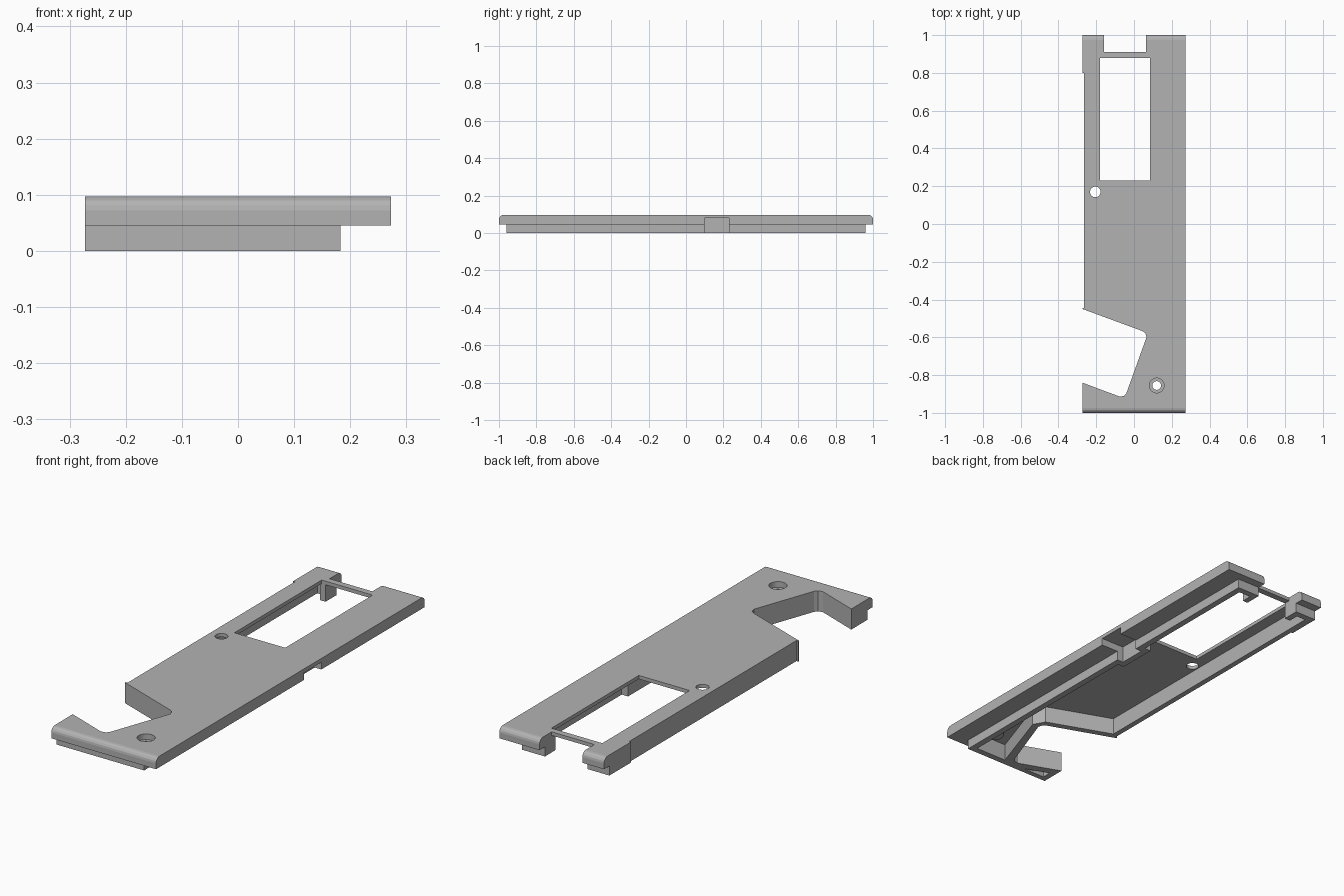
import bpy, bmesh, math

cube = bpy.data.objects.get("Cube")
if cube:
    bpy.data.objects.remove(cube, do_unlink=True)

grey = bpy.data.materials.new("plain_grey")
grey.use_nodes = True
colour = (0.45, 0.45, 0.45, 1)
grey.diffuse_color = colour
grey.node_tree.nodes["Principled BSDF"].inputs["Base Color"].default_value = colour

TOP, UNDER, LIP, END, SIDE = 0.097, 0.08, 0.045, 1.0, 0.273


def solid(name, base, offset):
    """Closed prism from a planar loop of points, pushed along offset."""
    bm = bmesh.new()
    face = bm.faces.new([bm.verts.new(p) for p in base])
    moved = bmesh.ops.extrude_face_region(bm, geom=[face])["geom"]
    bmesh.ops.translate(bm, vec=offset,
                        verts=[g for g in moved if isinstance(g, bmesh.types.BMVert)])
    bmesh.ops.recalc_face_normals(bm, faces=bm.faces)
    mesh = bpy.data.meshes.new(name)
    bm.to_mesh(mesh)
    bm.free()
    mesh.materials.append(grey)
    ob = bpy.data.objects.new(name, mesh)
    bpy.context.collection.objects.link(ob)
    return ob


def prism(name, outline, z0, z1):
    return solid(name, [(x, y, z0) for x, y in outline], (0, 0, z1 - z0))


def box(name, x0, x1, y0, y1, z0, z1):
    return prism(name, [(x0, y0), (x1, y0), (x1, y1), (x0, y1)], z0, z1)


def disc(name, x, y, r, z0, z1, n=32):
    ring = [(x + r * math.cos(math.tau * i / n), y + r * math.sin(math.tau * i / n))
            for i in range(n)]
    return prism(name, ring, z0, z1)


def combine(target, tool, operation):
    """Apply one boolean and discard the tool."""
    mod = target.modifiers.new("shape", "BOOLEAN")
    mod.operation, mod.object, mod.solver = operation, tool, "EXACT"
    bpy.context.view_layer.objects.active = target
    bpy.ops.object.modifier_apply(modifier=mod.name)
    bpy.data.objects.remove(tool, do_unlink=True)


# Top plate: long profile with rounded upper ends
R = 0.025
arc = [(END - R + R * math.cos(a), TOP - R + R * math.sin(a))
       for a in (math.pi / 2 * i / 4 for i in range(5))]
half = [(END, LIP)] + arc
profile = half + [(-y, z) for y, z in reversed(half)]
body = solid("cover_plate", [(-SIDE, y, z) for y, z in profile], (2 * SIDE, 0, 0))

# Lower skirt, set in from the ends and one long side
combine(body, box("skirt", -SIDE, 0.183, -0.96, 0.96, 0, 0.06), "UNION")

# Hollow underside, leaving thin walls round the edge, port and hand notch
cavity = [(-0.238, -0.43), (0.07, -0.545), (0.1, -0.6), (-0.012, -0.93),
          (0.153, -0.93), (0.153, 0.07), (0.12, 0.07), (0.12, 0.26),
          (0.153, 0.26), (0.153, 0.93), (0.09, 0.93), (0.09, 0.88),
          (-0.19, 0.88), (-0.19, 0.93), (-0.238, 0.93)]
combine(body, prism("cavity", cavity, -0.1, UNDER), "DIFFERENCE")
toe = [(-0.245, -0.935), (-0.13, -0.935), (-0.245, -0.89)]
combine(body, prism("toe_cavity", toe, -0.1, UNDER), "DIFFERENCE")

# Screw boss
combine(body, disc("boss", 0.12, -0.855, 0.048, 0.05, 0.09), "UNION")

# Angled notch with softened inner corners
notch = [(-0.4, -0.404), (-SIDE, -0.45), (0.045, -0.567), (0.06, -0.578), (0.066, -0.6),
         (-0.04, -0.895), (-0.052, -0.91), (-0.075, -0.914), (-SIDE, -0.84),
         (-0.4, -0.794)]

cutters = [
    prism("notch", notch, -0.1, 0.2),
    box("window", -0.18, 0.085, 0.23, 0.88, -0.1, 0.2),
    box("end_gap", -0.16, 0.063, 0.91, 1.1, -0.1, 0.2),
    box("bar_relief", -0.16, 0.063, 0.85, 1.1, -0.1, UNDER),
    box("port", 0.15, 0.4, 0.1, 0.23, -0.1, UNDER - 0.001),
    box("side_step", -0.4, -0.264, -0.445, 0.8, -0.1, 0.2),
    disc("small_hole", -0.205, 0.17, 0.028, -0.1, 0.2),
    disc("screw_hole", 0.12, -0.855, 0.023, -0.1, 0.2),
    disc("screw_recess", 0.12, -0.855, 0.039, 0.07, 0.2),
]
for cutter in cutters:
    combine(body, cutter, "DIFFERENCE")
